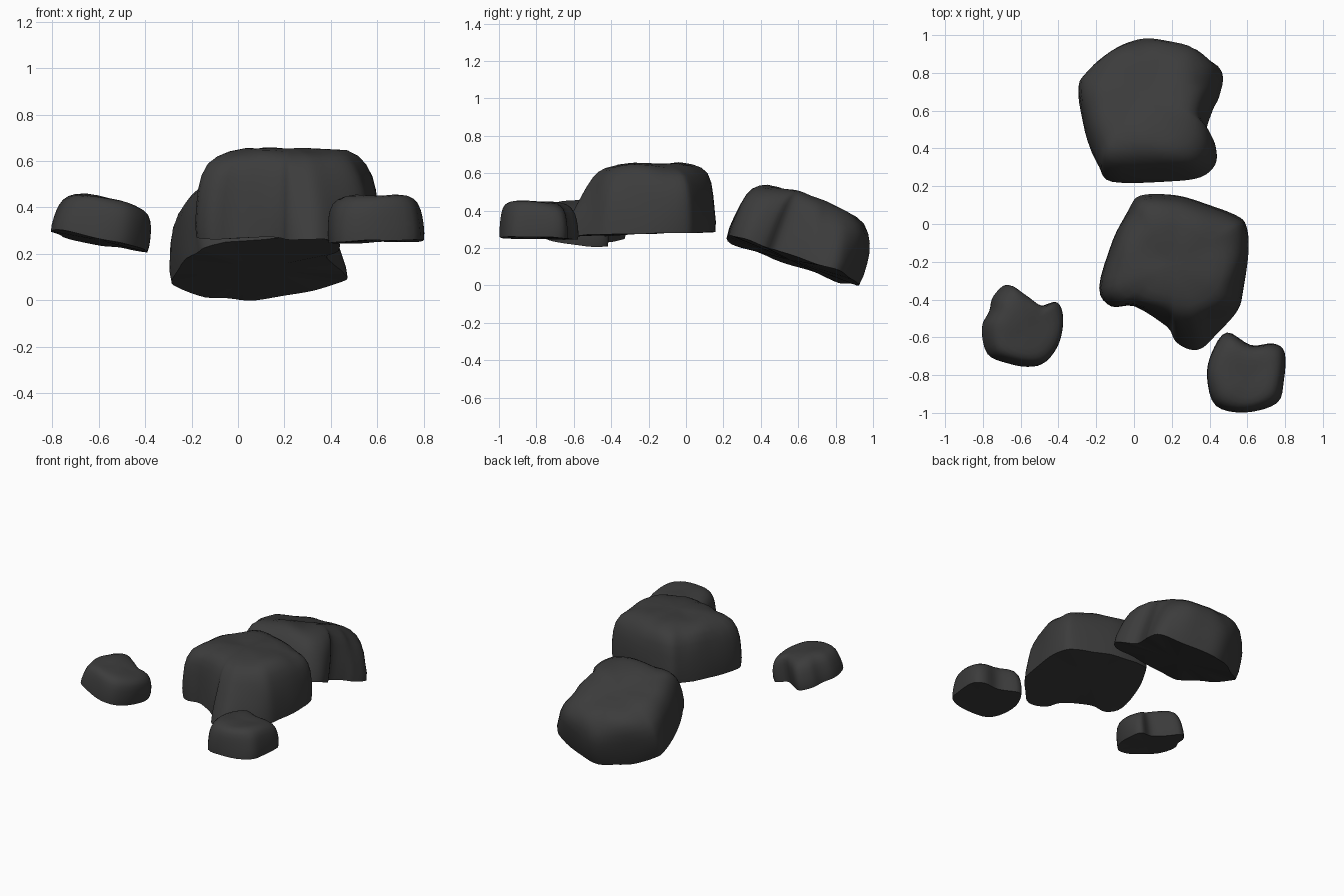
import bpy, bmesh
from mathutils import Vector, noise

if "Cube" in bpy.data.objects:
    bpy.data.objects.remove(bpy.data.objects["Cube"])

stone = bpy.data.materials.new("dark_stone")
stone.diffuse_color = (0.045, 0.045, 0.045, 1)
stone.use_nodes = True
stone.node_tree.nodes["Principled BSDF"].inputs["Base Color"].default_value = stone.diffuse_color

# (inset towards the middle, height fraction) from base edge to crown
RINGS = [(0.02, 0), (0.0, 0.15), (0.0, 0.35), (0.01, 0.52), (0.04, 0.68),
         (0.10, 0.81), (0.20, 0.90), (0.34, 0.96), (0.52, 0.99), (0.75, 1.0)]


def smooth_loop(pts, n=4):
    """Closed Catmull-Rom curve through the outline points."""
    out = []
    for i in range(len(pts)):
        a, b, c, d = (Vector(pts[(i + k) % len(pts)]) for k in (-1, 0, 1, 2))
        for s in range(n):
            t = s / n
            out.append(0.5 * (2 * b + (c - a) * t + (2 * a - 5 * b + 4 * c - d) * t * t
                              + (3 * b - a - 3 * c + d) * t ** 3))
    return out


def rock(name, outline, centre, base_z, slope, height, seed, rough):
    """outline: (x, y, taper); base plane passes centre at base_z with slope (dz/dx, dz/dy)."""
    loop = smooth_loop([p if len(p) == 3 else (*p, 0.05) for p in outline])
    c = Vector(centre)
    normal = Vector((-slope[0], -slope[1], 1)).normalized()
    offset = Vector((seed * 7.3, seed * 3.1, seed))
    mean = sum((p.xy - c).length for p in loop) / len(loop)

    def place(x, y, h):
        z = base_z + slope[0] * (x - c.x) + slope[1] * (y - c.y)
        p = Vector((x, y, z)) + normal * height * h
        wob = noise.noise(p * 6 + offset) * rough
        d = Vector((x - c.x, y - c.y, 0)) * 0.6
        return p + d * wob + normal * wob * (0.5 + 0.3 * h)

    bm = bmesh.new()
    rings = []
    for inset, h in RINGS:
        ring = []
        round_off = min(1, inset * 1.8)      # crown rings become rounder
        for p in loop:
            d = p.xy - c
            r = d.length * (1 - p.z * h)
            r = (r + (min(mean, r * 1.4) - r) * round_off) * (1 - inset)
            q = c + d.normalized() * r
            ring.append(bm.verts.new(place(q.x, q.y, h)))
        rings.append(ring)
    n = len(loop)
    for lo, hi in zip(rings, rings[1:]):
        for i in range(n):
            j = (i + 1) % n
            bm.faces.new((lo[i], lo[j], hi[j], hi[i]))
    for ring, h in ((rings[0], 0), (rings[-1], 1)):
        mid = bm.verts.new(place(c.x, c.y, h))
        for i in range(n):
            bm.faces.new((ring[i], ring[(i + 1) % n], mid))
    bmesh.ops.recalc_face_normals(bm, faces=bm.faces)
    mesh = bpy.data.meshes.new(name)
    bm.to_mesh(mesh)
    bm.free()
    ob = bpy.data.objects.new(name, mesh)
    bpy.context.collection.objects.link(ob)
    mesh.materials.append(stone)
    bpy.ops.object.select_all(action='DESELECT')
    ob.select_set(True)
    bpy.context.view_layer.objects.active = ob
    bpy.ops.object.shade_smooth_by_angle(angle=0.8)


# Large tilted rock at the back
rock("back_rock",
     [(.08, .935), (.2, .915), (.36, .87, .08), (.475, .80, .2), (.46, .68, .18), (.42, .60),
      (.385, .48), (.44, .41, .12), (.44, .31, .12), (.36, .24), (.19, .22), (-.12, .215),
      (-.19, .29), (-.26, .47), (-.29, .66), (-.26, .73), (-.15, .83), (-.02, .905)],
     (.09, .56), .137, (.08, -.36), .345, 1, .03)

# Large rock in the middle with a lobe reaching forward
rock("middle_rock",
     [(.03, .155), (.19, .16), (.32, .13), (.535, .055), (.6, -.01), (.61, -.18, .09),
      (.585, -.35, .14), (.56, -.455, .2), (.465, -.57, .34), (.375, -.665, .43),
      (.3, -.68, .46), (.22, -.635, .4), (.17, -.545, .28), (0, -.44, .1), (-.13, -.44, .12),
      (-.19, -.34, .07), (-.115, -.085), (-.03, .08)],
     (.22, -.2), .278, (0, .025), .375, 2, .025)

# Small rock on the left
rock("left_small_rock",
     [(-.68, -.32, .1), (-.59, -.38), (-.51, -.435), (-.415, -.415, .1), (-.385, -.5),
      (-.41, -.64), (-.475, -.735), (-.56, -.76), (-.67, -.74), (-.78, -.69, .1), (-.81, -.55),
      (-.77, -.46), (-.75, -.38, .08)],
     (-.6, -.57), .256, (-.2, -.08), .19, 3, .02)

# Small rock on the right
rock("right_small_rock",
     [(.49, -.57, .1), (.62, -.64), (.74, -.63, .08), (.8, -.68), (.795, -.83), (.76, -.95, .1),
      (.59, -1.0), (.43, -.965, .1), (.385, -.815), (.41, -.68)],
     (.6, -.82), .255, (.02, -.02), .2, 4, .02)
